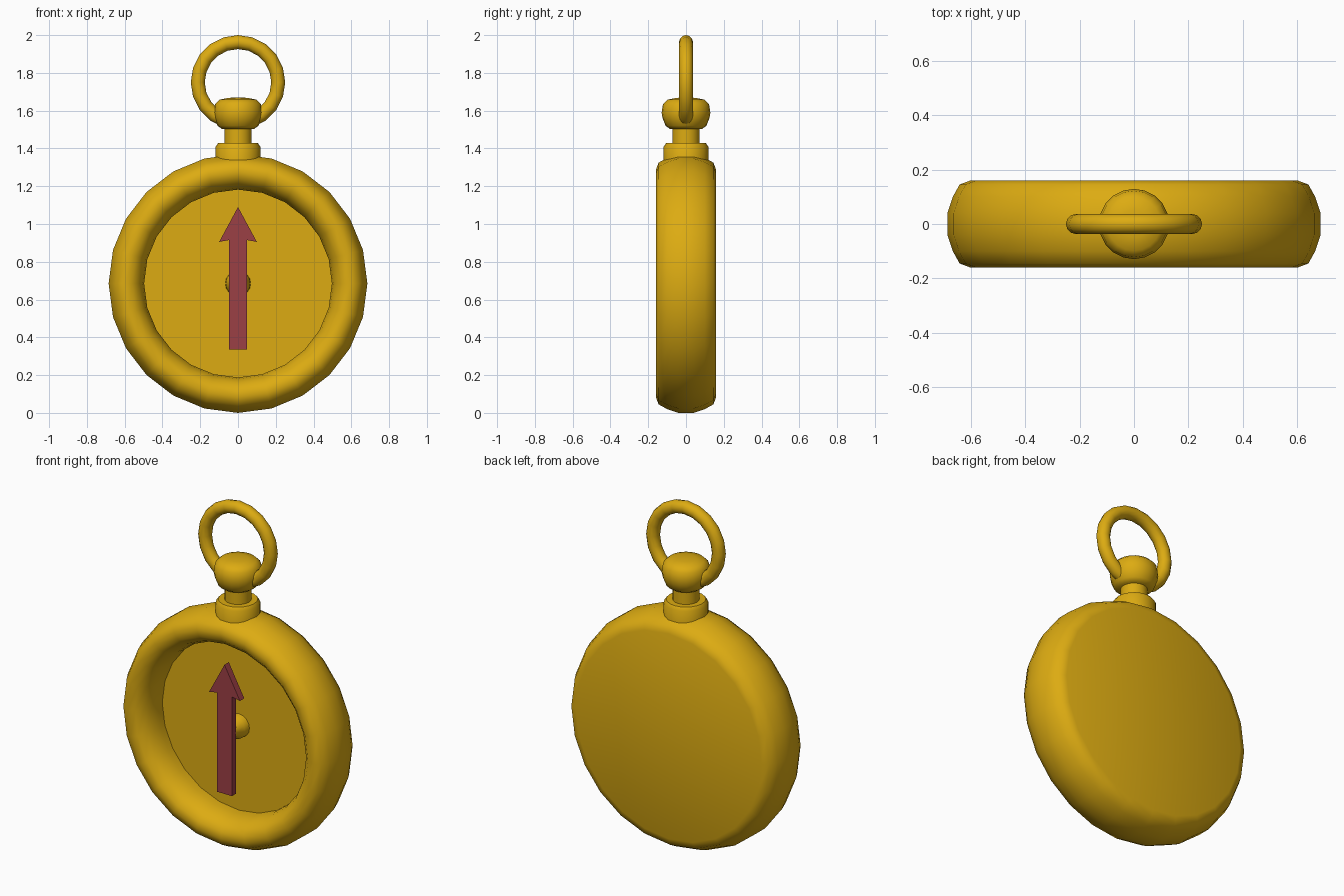
import bpy, bmesh
from math import radians, tau
from mathutils import Vector

if "Cube" in bpy.data.objects:
    bpy.data.objects.remove(bpy.data.objects["Cube"])


def material(name, colour):
    m = bpy.data.materials.new(name)
    m.diffuse_color = (*colour, 1)
    m.use_nodes = True
    m.node_tree.nodes["Principled BSDF"].inputs["Base Color"].default_value = m.diffuse_color
    return m


gold = material("gold", (0.72, 0.41, 0.006))
red = material("red", (0.33, 0.05, 0.06))


def finish(bm, name, mat, angle):
    bmesh.ops.remove_doubles(bm, verts=bm.verts, dist=1e-4)
    bmesh.ops.recalc_face_normals(bm, faces=bm.faces)
    mesh = bpy.data.meshes.new(name)
    bm.to_mesh(mesh)
    bm.free()
    mesh.materials.append(mat)
    obj = bpy.data.objects.new(name, mesh)
    bpy.context.collection.objects.link(obj)
    bpy.ops.object.select_all(action='DESELECT')
    bpy.context.view_layer.objects.active = obj
    obj.select_set(True)
    bpy.ops.object.shade_smooth_by_angle(angle=radians(angle))
    return obj


def lathe(name, profile, axis, centre, sides, angle=50):
    """Spin (radius, height) points round an axis through centre."""
    bm = bmesh.new()
    axis, centre = Vector(axis), Vector(centre)
    pts = [bm.verts.new(centre + Vector((r, 0, 0)) + axis * h) for r, h in profile]
    edges = [bm.edges.new(p) for p in zip(pts, pts[1:])]
    bmesh.ops.spin(bm, geom=pts + edges, cent=centre, axis=axis, angle=tau,
                   steps=sides, use_merge=False)
    return finish(bm, name, gold, angle)


Y, Z = (0, 1, 0), (0, 0, 1)
MID = 0.685

# Round case with a flat back, rolled rim and recessed dial
lathe("case", [(0, .16), (.60, .16), (.64, .145), (.665, .1), (.685, .04),
               (.685, -.04), (.665, -.1), (.64, -.145), (.60, -.16), (.56, -.153),
               (.525, -.12), (.505, -.075), (.497, -.03), (.497, .01), (0, .01)],
      Y, (0, 0, MID), 24)

# Pivot pin between dial and needle
lathe("pivot_pin", [(0, .02), (.068, .02), (.065, -.03), (.045, -.06), (.045, -.1), (0, -.1)],
      Y, (0, 0, MID), 16)

# Collar, neck and crown knob
lathe("collar", [(0, 1.30), (.118, 1.30), (.118, 1.41), (.105, 1.428), (0, 1.428)],
      Z, (0, 0, 0), 20)
lathe("neck", [(0, 1.40), (.072, 1.40), (.072, 1.53), (0, 1.53)], Z, (0, 0, 0), 20)
lathe("knob", [(0, 1.503), (.085, 1.503), (.108, 1.52), (.124, 1.56), (.129, 1.59),
               (.122, 1.635), (.098, 1.658), (.05, 1.668), (0, 1.67)], Z, (0, 0, 0), 20)

# Hanging ring
bpy.ops.mesh.primitive_torus_add(major_radius=.213, minor_radius=.037, major_segments=20,
                                 minor_segments=12, location=(0, 0, 1.75),
                                 rotation=(radians(90), 0, 0))
ring = bpy.context.object
ring.name = "ring"
ring.data.materials.append(gold)
bpy.ops.object.shade_smooth_by_angle(angle=radians(50))

# Arrow-shaped needle: half outline mirrored, then extruded
half = [(.048, .335), (.048, .915), (.1, .905)]
outline = half + [(0, 1.09)] + [(-x, z) for x, z in reversed(half)]
bm = bmesh.new()
face = bm.faces.new([bm.verts.new((x, -.125, z)) for x, z in outline])
ext = bmesh.ops.extrude_face_region(bm, geom=[face], use_keep_orig=True)
bmesh.ops.translate(bm, vec=(0, .04, 0),
                    verts=[g for g in ext["geom"] if isinstance(g, bmesh.types.BMVert)])
finish(bm, "needle", red, 20)
